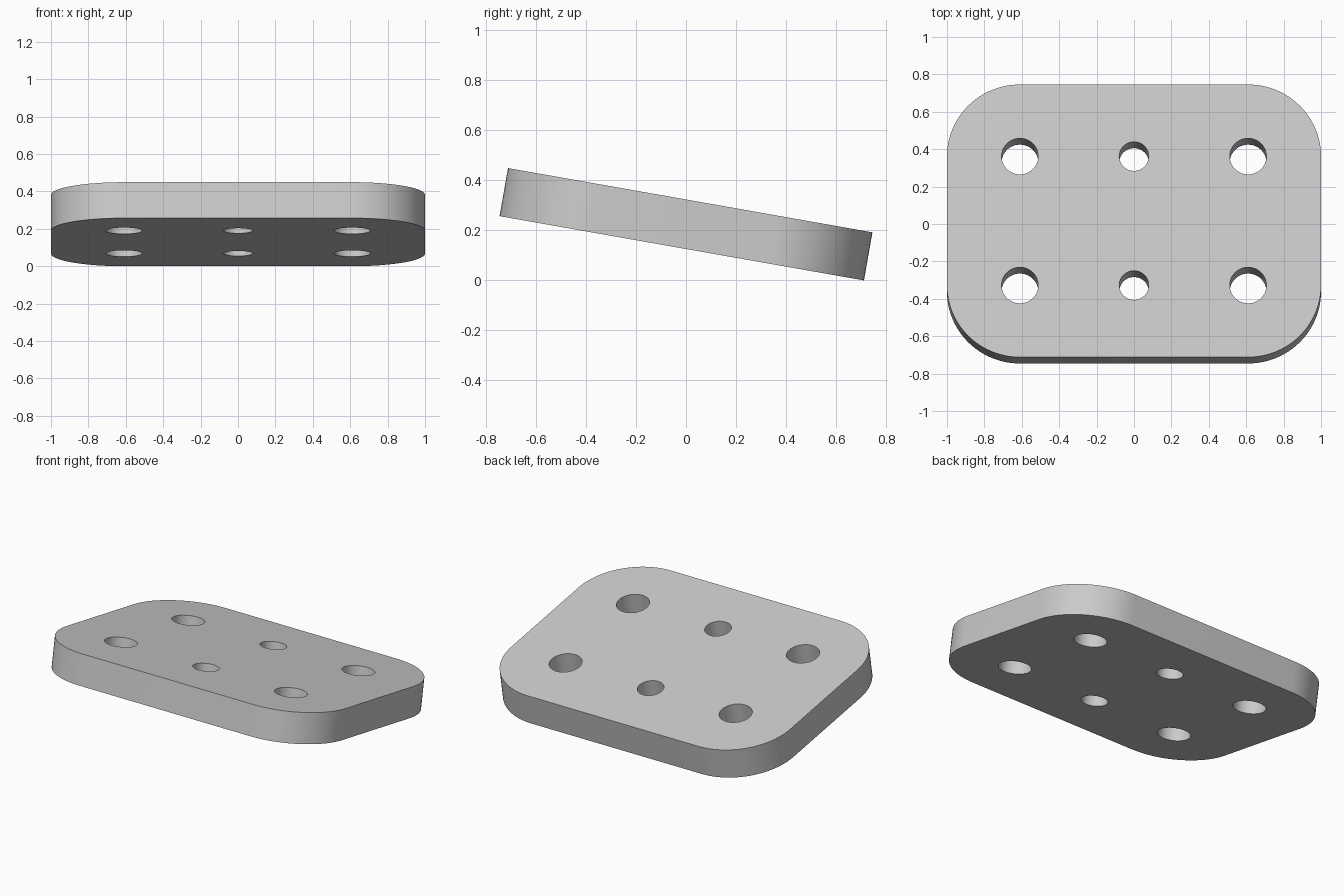
import bpy
import bmesh
from math import cos, sin, pi, radians
from mathutils import Matrix, Vector

cube = bpy.data.objects.get("Cube")
if cube:
    bpy.data.objects.remove(cube, do_unlink=True)

HALF_X, HALF_Y, THICKNESS = 1.0, 0.74, 0.195
CORNER = 0.39
TILT = radians(10)
HOLE_X, HOLE_Y = HALF_X - CORNER, HALF_Y - CORNER


def arc(cx, cy, radius, start, sweep, steps):
    """Points along an arc, both ends included."""
    return [(cx + radius * cos(start + sweep * i / steps),
             cy + radius * sin(start + sweep * i / steps)) for i in range(steps + 1)]


def add_loop(bm, points):
    """Closed ring of edges through the points."""
    verts = [bm.verts.new((x, y, -THICKNESS / 2)) for x, y in points]
    return [bm.edges.new((a, b)) for a, b in zip(verts, verts[1:] + verts[:1])]


bm = bmesh.new()

# Rounded outline, one arc per corner
outline = []
for i, (sx, sy) in enumerate([(1, 1), (-1, 1), (-1, -1), (1, -1)]):
    outline += arc(sx * HOLE_X, sy * HOLE_Y, CORNER, i * pi / 2, pi / 2, 24)
edges = add_loop(bm, outline)

# Two rows of holes, the middle one smaller
for sy in (-1, 1):
    for sx in (-1, 0, 1):
        radius = 0.098 if sx else 0.079
        edges += add_loop(bm, arc(sx * HOLE_X, sy * HOLE_Y, radius, 0, 2 * pi, 48)[:-1])

# Fill between the rings and raise to full thickness
bmesh.ops.triangle_fill(bm, use_beauty=True, use_dissolve=False, edges=edges)
raised = bmesh.ops.extrude_face_region(bm, geom=bm.faces[:], use_keep_orig=True)
top = [g for g in raised["geom"] if isinstance(g, bmesh.types.BMVert)]
bmesh.ops.translate(bm, verts=top, vec=Vector((0, 0, THICKNESS)))
bmesh.ops.recalc_face_normals(bm, faces=bm.faces[:])

# Tilt down towards the back and rest on the ground
bm.transform(Matrix.Rotation(-TILT, 4, "X"))
lowest = min(v.co.z for v in bm.verts)
bm.transform(Matrix.Translation((0, 0, -lowest)))

mesh = bpy.data.meshes.new("drilled_plate")
bm.to_mesh(mesh)
bm.free()
plate = bpy.data.objects.new("drilled_plate", mesh)
bpy.context.collection.objects.link(plate)

# Light grey finish
grey = bpy.data.materials.new("light_grey")
grey.use_nodes = True
colour = (0.6, 0.6, 0.6, 1)
grey.diffuse_color = colour
grey.node_tree.nodes["Principled BSDF"].inputs["Base Color"].default_value = colour
mesh.materials.append(grey)

bpy.ops.object.select_all(action="DESELECT")
plate.select_set(True)
bpy.context.view_layer.objects.active = plate
bpy.ops.object.shade_smooth_by_angle(angle=radians(30))
